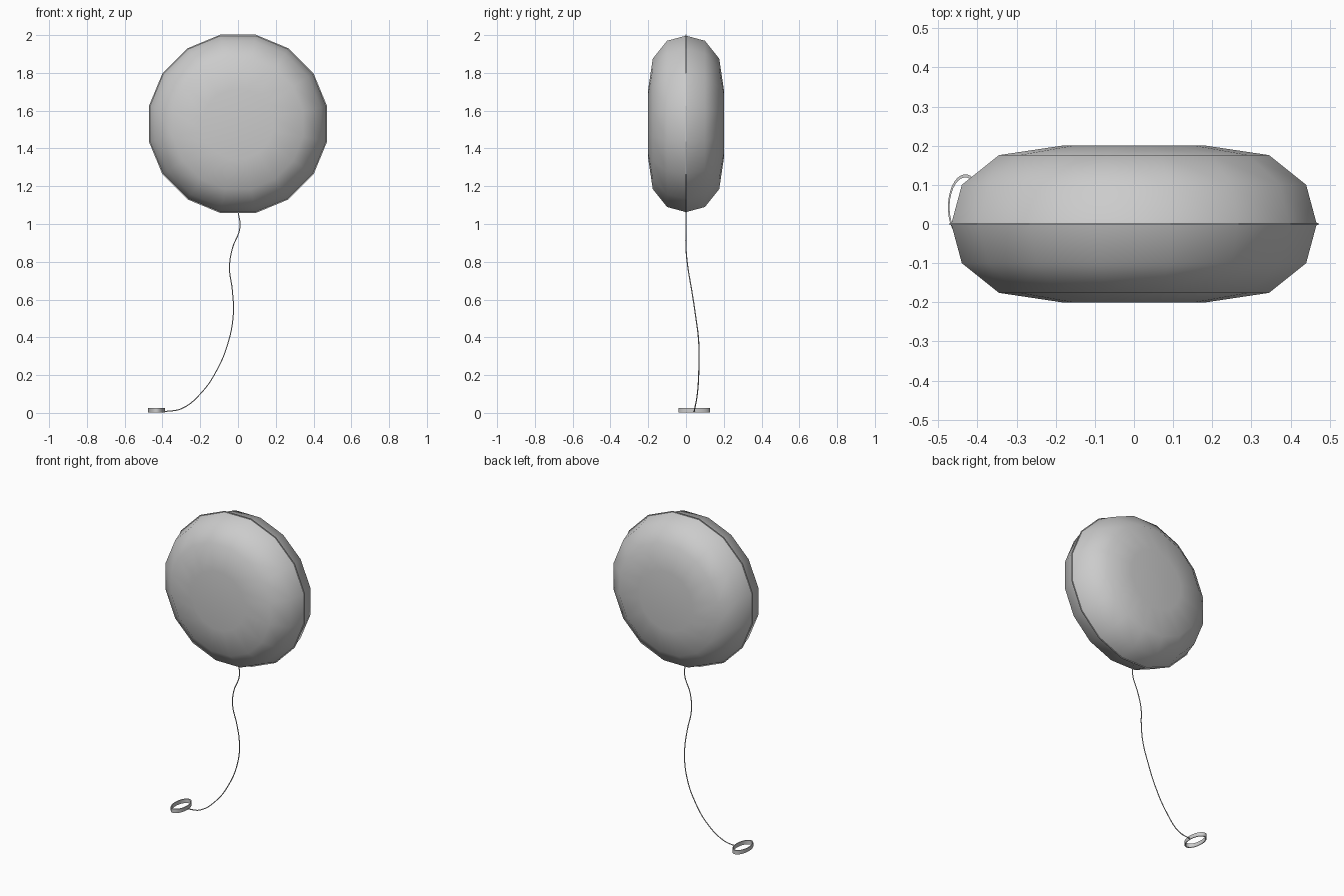
import bpy, bmesh, math
from mathutils import Matrix

cube = bpy.data.objects.get("Cube")
if cube:
    bpy.data.objects.remove(cube, do_unlink=True)


def make_material(name, rgb):
    mat = bpy.data.materials.new(name)
    mat.use_nodes = True
    mat.diffuse_color = (*rgb, 1)
    mat.node_tree.nodes["Principled BSDF"].inputs["Base Color"].default_value = (*rgb, 1)
    return mat


silver = make_material("silver grey", (0.6, 0.6, 0.6))
SIDES = 16
HALF_STEP = math.pi / SIDES


def lathe(name, profile, sides, closed=False, pole=False, transform=Matrix()):
    """Sweep (radius, height) points round the z axis, then place the mesh."""
    bm = bmesh.new()
    rings = []
    for r, h in profile:
        angles = [math.tau * (i + 0.5) / sides for i in range(sides)]
        rings.append([bm.verts.new((r * math.cos(a), r * math.sin(a), h)) for a in angles])
    pairs = list(zip(rings, rings[1:]))
    if closed:
        pairs.append((rings[-1], rings[0]))
    for low, high in pairs:
        for i in range(sides):
            j = (i + 1) % sides
            bm.faces.new((low[i], low[j], high[j], high[i]))
    if pole:
        tip = bm.verts.new((0, 0, profile[-1][1]))
        for i in range(sides):
            bm.faces.new((rings[-1][i], rings[-1][(i + 1) % sides], tip))
    bm.transform(transform)
    mesh = bpy.data.meshes.new(name)
    bm.to_mesh(mesh)
    bm.free()
    mesh.materials.append(silver)
    obj = bpy.data.objects.new(name, mesh)
    bpy.context.collection.objects.link(obj)
    return obj


def across_flats(profile):
    return [(r / math.cos(HALF_STEP), h) for r, h in profile]


# Balloon: one puffed half, mirrored with a crisp split along the seam
upright = Matrix.Translation((0, 0, 1.53)) @ Matrix.Rotation(math.pi / 2, 4, 'X')
half = [(0.467, 0), (0.44, 0.1), (0.345, 0.176), (0.185, 0.2)]
balloon = lathe("balloon", across_flats(half), SIDES, pole=True, transform=upright)
balloon.data.shade_smooth()
mirror = balloon.modifiers.new("other half", 'MIRROR')
mirror.use_axis = (False, True, False)
mirror.use_mirror_merge = False

# Thin welded seam round the rim
band = [(0.46, -0.002), (0.472, -0.002), (0.472, 0.002), (0.46, 0.002)]
lathe("balloon_seam", across_flats(band), SIDES, closed=True, transform=upright)

# Oval hand ring lying on the ground
oval = Matrix.Translation((-0.431, 0.043, 0)) @ Matrix.Diagonal((0.53, 1, 1, 1))
wall = [(0.076, 0.002), (0.084, 0.002), (0.084, 0.027), (0.076, 0.027)]
ring = lathe("hand_ring", wall, 32, closed=True, transform=oval)
bpy.context.view_layer.objects.active = ring
ring.select_set(True)
bpy.ops.object.shade_smooth_by_angle(angle=math.radians(40))
ring.select_set(False)

# String drooping from the balloon to the ring
path = [(0, 0, 1.07), (0.01, 0, 0.98), (-0.03, 0, 0.87), (-0.045, 0.01, 0.77),
        (-0.03, 0.03, 0.65), (-0.025, 0.05, 0.52), (-0.05, 0.067, 0.38),
        (-0.11, 0.068, 0.23), (-0.2, 0.06, 0.1), (-0.3, 0.046, 0.022),
        (-0.388, 0.043, 0.007)]
curve = bpy.data.curves.new("string", 'CURVE')
curve.dimensions = '3D'
curve.resolution_u = 5
curve.bevel_depth = 0.003
curve.bevel_resolution = 1
curve.use_fill_caps = True
spline = curve.splines.new('BEZIER')
spline.bezier_points.add(len(path) - 1)
for point, co in zip(spline.bezier_points, path):
    point.co = co
    point.handle_left_type = point.handle_right_type = 'AUTO'
curve.materials.append(silver)
string = bpy.data.objects.new("string", curve)
bpy.context.collection.objects.link(string)
bpy.context.view_layer.objects.active = string
string.select_set(True)
bpy.ops.object.convert(target='MESH')
